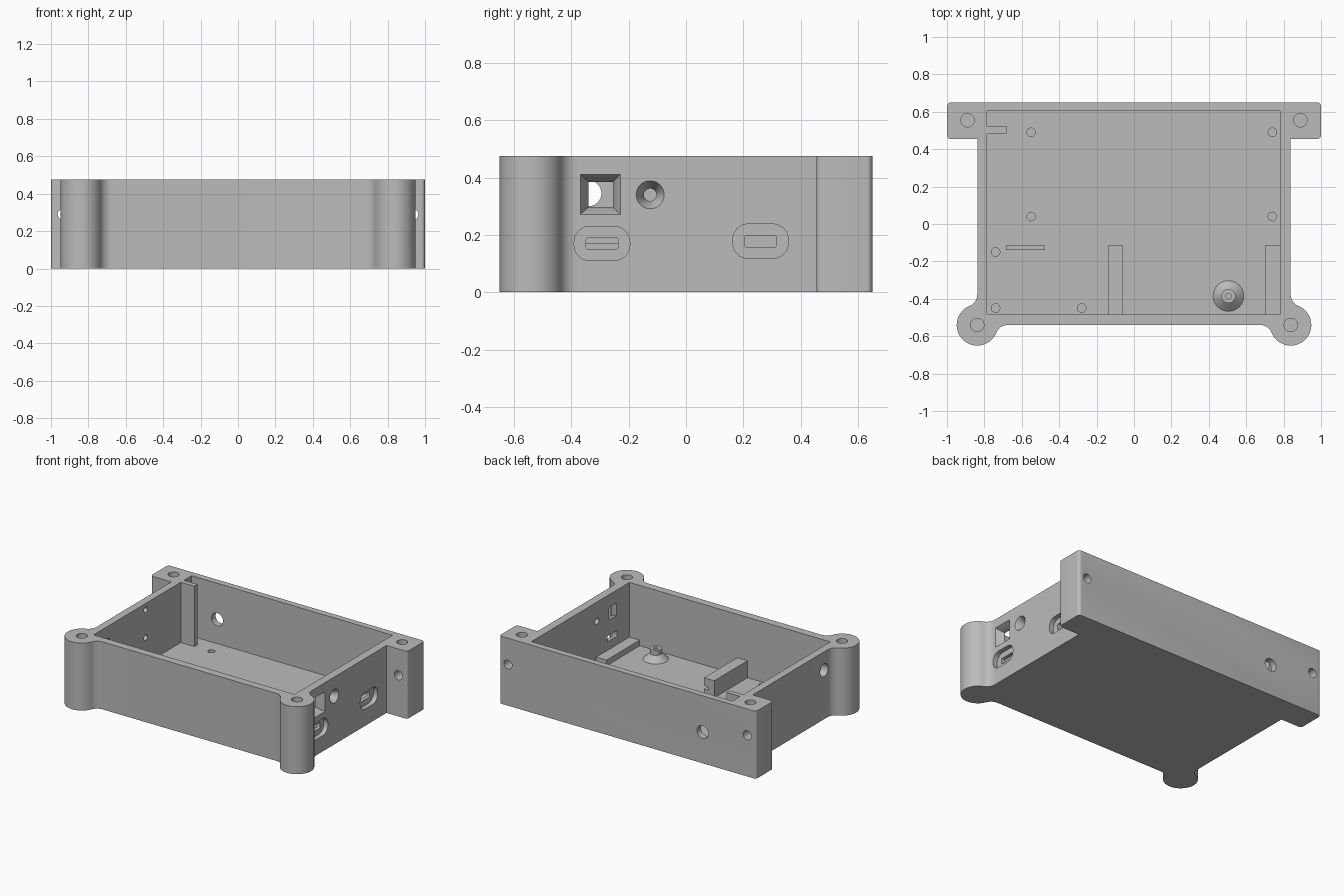
import bpy, bmesh, math

if "Cube" in bpy.data.objects:
    bpy.data.objects.remove(bpy.data.objects["Cube"])

H = 0.475                  # overall height
FLOOR = 0.05               # inner floor level
W, FRONT = 0.838, -0.54    # half width of the walls, front wall plane

grey = bpy.data.materials.new("plain grey")
grey.diffuse_color = (0.5, 0.5, 0.5, 1)
grey.use_nodes = True
grey.node_tree.nodes["Principled BSDF"].inputs["Base Color"].default_value = grey.diffuse_color


def arc(cx, cy, r, a0, a1, n):
    return [(cx + r * math.cos(math.radians(a0 + (a1 - a0) * i / n)),
             cy + r * math.sin(math.radians(a0 + (a1 - a0) * i / n))) for i in range(n + 1)]


def circle(cx, cy, r, n=32):
    return arc(cx, cy, r, 0, 360, n)[:-1]


def rect(u0, u1, v0, v1):
    return [(u0, v0), (u1, v0), (u1, v1), (u0, v1)]


def round_rect(u0, u1, v0, v1, r):
    return (arc(u1 - r, v0 + r, r, -90, 0, 8) + arc(u1 - r, v1 - r, r, 0, 90, 8)
            + arc(u0 + r, v1 - r, r, 90, 180, 8) + arc(u0 + r, v0 + r, r, 180, 270, 8))


def loft(name, rings, axis="z"):
    """Solid through a list of (position, outline) rings along one axis."""
    place = {"x": lambda u, v, w: (w, u, v),
             "y": lambda u, v, w: (u, w, v),
             "z": lambda u, v, w: (u, v, w)}[axis]
    bm = bmesh.new()
    loops = [[bm.verts.new(place(u, v, w)) for u, v in pts] for w, pts in rings]
    bm.faces.new(loops[0])
    bm.faces.new(loops[-1])
    for a, b in zip(loops, loops[1:]):
        for i in range(len(a)):
            j = (i + 1) % len(a)
            bm.faces.new((a[i], a[j], b[j], b[i]))
    bmesh.ops.recalc_face_normals(bm, faces=bm.faces)
    mesh = bpy.data.meshes.new(name)
    bm.to_mesh(mesh)
    bm.free()
    mesh.materials.append(grey)
    ob = bpy.data.objects.new(name, mesh)
    bpy.context.collection.objects.link(ob)
    return ob


def prism(name, pts, lo, hi, axis="z"):
    return loft(name, [(lo, pts), (hi, pts)], axis)


def activate(ob):
    bpy.ops.object.select_all(action="DESELECT")
    ob.select_set(True)
    bpy.context.view_layer.objects.active = ob


def cut(ob, cutter):
    cutter.hide_render = True
    mod = ob.modifiers.new("cut", "BOOLEAN")
    mod.operation, mod.solver, mod.object = "DIFFERENCE", "EXACT", cutter
    activate(ob)
    bpy.ops.object.modifier_apply(modifier=mod.name)
    bpy.data.objects.remove(cutter)


# Case outline: right half with screw ear and rear tab, then mirrored
R, r = 0.11, 0.065
d = math.sqrt(R * R + 2 * R * r)
a = math.degrees(math.atan2(r, d))
half = arc(W - d, FRONT - r, r, 90, a, 10)
half += arc(W, FRONT, R, 180 + a, 450 - a, 40)[1:]
half += arc(W + r, FRONT + d, r, 270 - a, 180, 10)[1:]
half += [(W, 0.455)]
half += arc(0.98, 0.475, 0.02, -90, 0, 6) + arc(0.98, 0.63, 0.02, 0, 90, 6)
case = prism("case_body", half + [(-x, y) for x, y in reversed(half)], 0, H)

# Main cavity
cut(case, prism("cavity", rect(-0.785, 0.78, -0.485, 0.605), FLOOR, H + 0.1))

# Corner screw holes and cross holes through the rear tabs
for s in (-1, 1):
    cut(case, prism("ear_hole", circle(s * W, FRONT, 0.036), 0.3, H + 0.1))
    cut(case, prism("tab_hole", circle(s * 0.89, 0.555, 0.036), 0.335, H + 0.1))
    cut(case, prism("cross_hole", circle(s * 0.932, 0.29, 0.032), 0.4, 0.7, "y"))

# Blind pilot holes in the floor
for x, y in ((-0.55, 0.49), (-0.55, 0.04), (0.74, 0.49), (0.74, 0.04),
             (-0.74, -0.15), (-0.74, -0.45), (-0.28, -0.45)):
    cut(case, prism("pilot_hole", circle(x, y, 0.023, 20), 0.02, 0.1))

# Blind pilot holes inside the left wall, and the round openings
for z in (0.235, 0.43):
    cut(case, prism("wall_pilot", circle(0.095, z, 0.02, 20), -0.815, -0.75, "x"))
cut(case, prism("left_opening", circle(-0.34, 0.345, 0.045), -0.9, -0.7, "x"))
cut(case, prism("rear_opening", circle(-0.585, 0.22, 0.045), 0.55, 0.7, "y"))

# Right wall: flared square window and countersunk round hole
cut(case, loft("square_window", [(0.7, rect(-0.34, -0.255, 0.297, 0.385)),
                                 (0.79, rect(-0.34, -0.255, 0.297, 0.385)),
                                 (W + 0.002, rect(-0.37, -0.228, 0.27, 0.412))], "x"))
cut(case, loft("round_window", [(0.7, circle(-0.125, 0.34, 0.022)),
                                (0.79, circle(-0.125, 0.34, 0.022)),
                                (W + 0.002, circle(-0.125, 0.34, 0.05))], "x"))

# Right wall: two recessed connector ports
for y, z in ((-0.293, 0.17), (0.26, 0.178)):
    cut(case, prism("port_recess", round_rect(y - 0.097, y + 0.097, z - 0.06, z + 0.06, 0.055),
                    0.805, 0.9, "x"))
    cut(case, prism("port_slot", round_rect(y - 0.055, y + 0.055, z - 0.02, z + 0.02, 0.006),
                    0.7, 0.9, "x"))

# Inner rails, the taller one grooved along its right side
LOW = FLOOR - 0.005
rail = prism("grooved_rail", rect(-0.14, -0.06, -0.49, -0.115), LOW, 0.17)
cut(rail, prism("groove", rect(-0.095, 0, -0.48, 0), 0.09, 0.115))
prism("low_rail", rect(0.70, 0.785, -0.49, -0.115), LOW, 0.09)

# Thin floor rib and full-height corner partition
prism("floor_rib", rect(-0.685, -0.475, -0.14, -0.115), LOW, 0.15)
prism("corner_partition", rect(-0.79, -0.68, 0.485, 0.52), LOW, H)

# Conical standoff with a screw hole
CX, CY = 0.505, -0.385
post = loft("standoff", [(LOW, circle(CX, CY, 0.082)), (FLOOR, circle(CX, CY, 0.082)),
                         (0.09, circle(CX, CY, 0.038)), (0.125, circle(CX, CY, 0.038))])
cut(post, prism("standoff_hole", circle(CX, CY, 0.015, 20), 0.07, 0.2))

# Smooth curved walls while keeping hard edges
for ob in list(bpy.context.scene.objects):
    activate(ob)
    bpy.ops.object.shade_smooth_by_angle(angle=math.radians(30))
